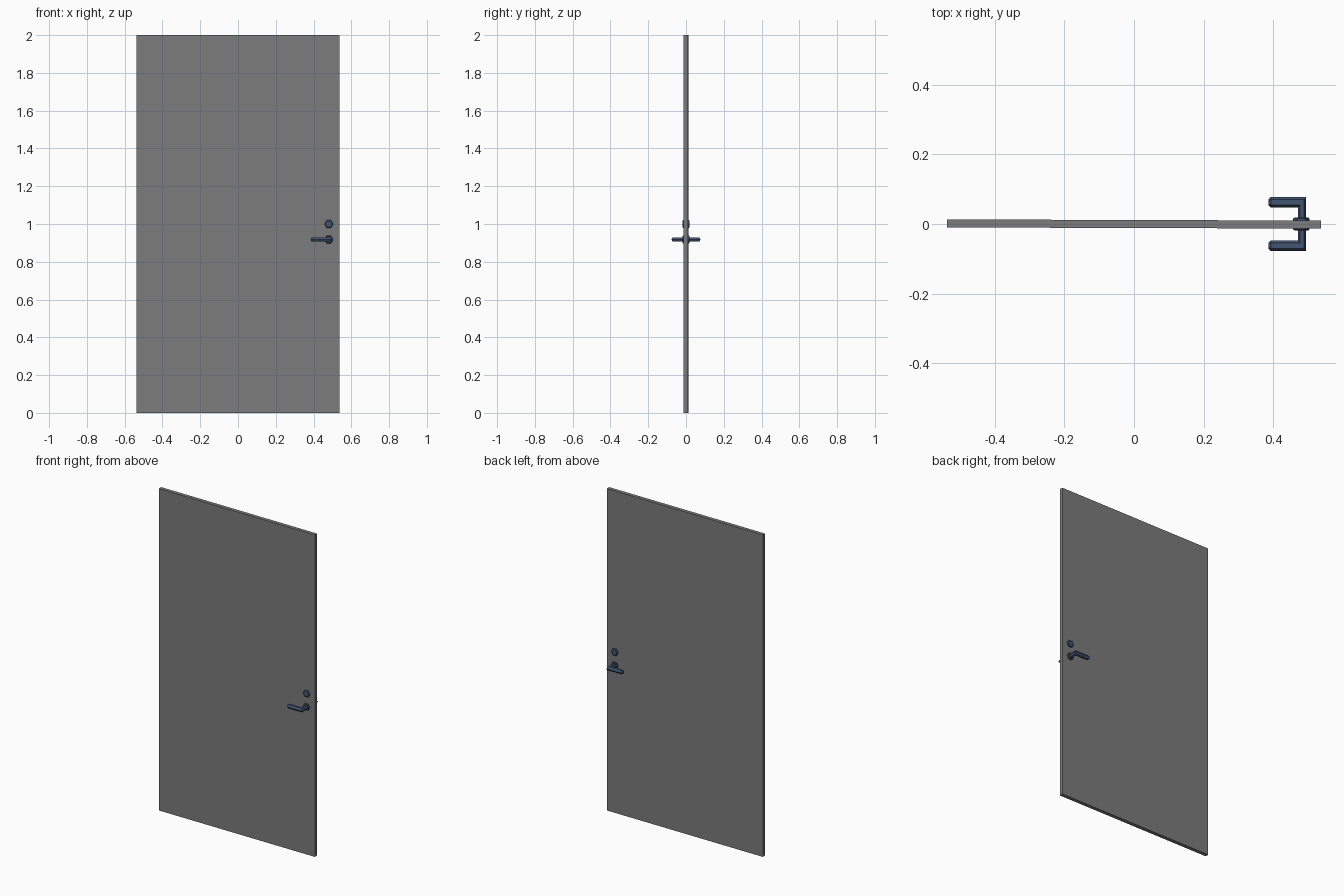
import bpy, bmesh, math

if "Cube" in bpy.data.objects:
    bpy.data.objects.remove(bpy.data.objects["Cube"])

def material(name, rgb):
    m = bpy.data.materials.new(name)
    m.diffuse_color = (*rgb, 1)
    m.use_nodes = True
    m.node_tree.nodes["Principled BSDF"].inputs["Base Color"].default_value = m.diffuse_color
    return m

GREY = material("door grey", (0.2, 0.2, 0.2))
STEEL = material("blue steel", (0.055, 0.09, 0.165))
HEX = [(math.cos(math.radians(60 * i)), math.sin(math.radians(60 * i))) for i in range(6)]

def loft(name, rings, mat):
    """Skin a chain of rings and cap both ends."""
    bm = bmesh.new()
    rows = [[bm.verts.new(p) for p in ring] for ring in rings]
    n = len(rows[0])
    for r0, r1 in zip(rows, rows[1:]):
        for i in range(n):
            j = (i + 1) % n
            bm.faces.new((r0[i], r0[j], r1[j], r1[i]))
    bm.faces.new(rows[0])
    bm.faces.new(rows[-1])
    bmesh.ops.recalc_face_normals(bm, faces=bm.faces)
    me = bpy.data.meshes.new(name)
    bm.to_mesh(me)
    bm.free()
    me.materials.append(mat)
    ob = bpy.data.objects.new(name, me)
    bpy.context.collection.objects.link(ob)
    return ob

# door panel, very slightly turned about z
W, T = 0.537, 0.0115
door = loft("door_panel", [[(-W, -T, z), (W, -T, z), (W, T, z), (-W, T, z)] for z in (0, 2)], GREY)
door.rotation_euler.z = -0.003

# hexagonal ring facing y
def disc(x, y, z, r):
    return [(x + r * a, y, z + r * b) for a, b in HEX]

# lever: shaft out of the door, mitred corner, grip towards the hinge side, tapered tip
def lever(name, side):
    sx, gy, zc, hz = 0.483, 0.0625, 0.918, 0.0135
    rings = [[(sx + 0.012 * a, side * 0.01, zc + hz * b) for a, b in HEX],
             [(sx + 0.012 * a, side * (gy + 0.0145 * a), zc + hz * b) for a, b in HEX]]
    for x, s in ((0.393, 1), (0.387, 0.6)):
        rings.append([(x, side * (gy + 0.0145 * s * a), zc + hz * s * b) for a, b in HEX])
    loft(name, rings, STEEL)

for label, side in (("front", -1), ("back", 1)):
    lever(label + "_lever", side)
    # bevelled lever rosette and lock cylinder
    for part, z in (("rosette", 0.918), ("lock", 1.0)):
        loft(f"{label}_{part}", [disc(0.481, side * 0.009, z, 0.0235),
                                 disc(0.481, side * 0.0155, z, 0.0235),
                                 disc(0.481, side * 0.0185, z, 0.019)], STEEL)
